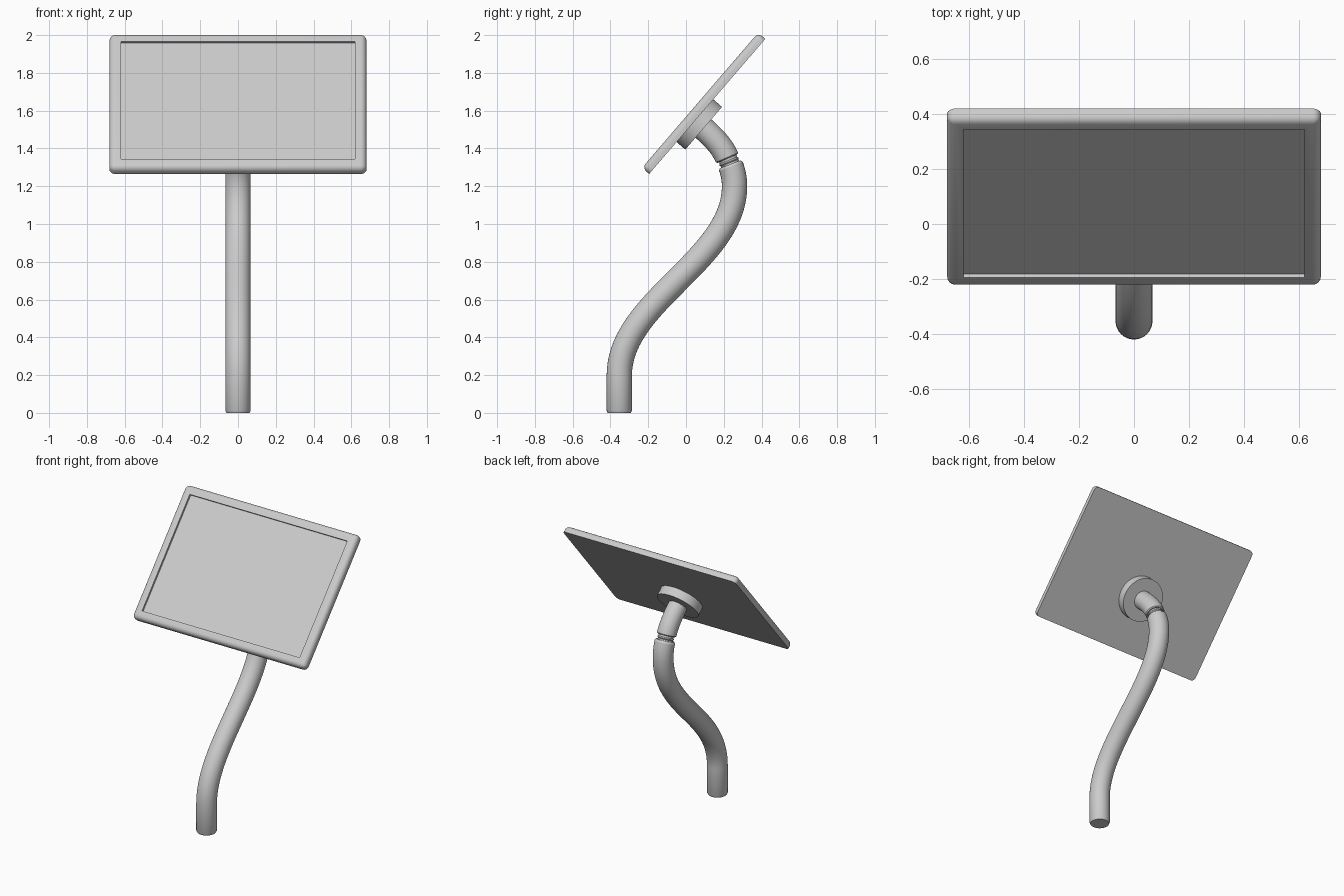
import bpy, bmesh
from math import radians, degrees, atan2, sin, cos, pi
from mathutils import Matrix, Vector

if "Cube" in bpy.data.objects:
    bpy.data.objects.remove(bpy.data.objects["Cube"])

TILT = 49.3          # panel tilt about x, degrees
SIDES = 48


def finish(bm, name, angle=30):
    bmesh.ops.recalc_face_normals(bm, faces=bm.faces)
    me = bpy.data.meshes.new(name)
    bm.to_mesh(me)
    bm.free()
    ob = bpy.data.objects.new(name, me)
    bpy.context.collection.objects.link(ob)
    bpy.ops.object.select_all(action='DESELECT')
    ob.select_set(True)
    bpy.context.view_layer.objects.active = ob
    bpy.ops.object.shade_smooth_by_angle(angle=radians(angle))
    return ob


def sweep(name, rings):
    """Skin circles (y, z, lean in degrees, radius) lying along a path in the yz plane."""
    bm = bmesh.new()
    loops = []
    for y, z, lean, r in rings:
        m = Matrix.Translation((0, y, z)) @ Matrix.Rotation(radians(lean), 4, 'X')
        loops.append([bm.verts.new(m @ Vector((r * cos(2 * pi * i / SIDES), r * sin(2 * pi * i / SIDES), 0)))
                      for i in range(SIDES)])
    for a, b in zip(loops, loops[1:]):
        for i in range(SIDES):
            j = (i + 1) % SIDES
            bm.faces.new((a[i], a[j], b[j], b[i]))
    bm.faces.new(loops[0])
    bm.faces.new(loops[-1])
    return finish(bm, name)


def bezier(p0, p1, p2, p3, n, r, skip=0):
    p0, p1, p2, p3 = map(Vector, (p0, p1, p2, p3))
    out = []
    for k in range(skip, n + 1):
        t = k / n
        u = 1 - t
        p = p0 * u**3 + p1 * 3 * u * u * t + p2 * 3 * u * t * t + p3 * t**3
        d = (p1 - p0) * u * u + (p2 - p1) * 2 * u * t + (p3 - p2) * t * t
        out.append((p.x, p.y, degrees(atan2(-d.x, d.y)), r))
    return out


def along(y, z, lean, s):
    """Point moved s along a leaning axis."""
    a = radians(lean)
    return y - sin(a) * s, z + cos(a) * s


# S-shaped stand tube, chamfered at both ends
R = 0.067
rings = [(-0.353, 0, 0, R - 0.006), (-0.353, 0.012, 0, R)]
rings += bezier((-0.353, 0.2), (-0.353, 0.59), (0.257, 0.81), (0.257, 1.2), 36, R)
rings += bezier((0.257, 1.2), (0.257, 1.235), (0.251, 1.27), (0.238, 1.305), 8, R, 1)
rings.append((*along(0.238, 1.305, 21, 0.012), 21, R - 0.008))
sweep("stand_tube", rings)

# Narrow pivot between the tube and the neck
sweep("pivot", [(*along(0.238, 1.305, 22, s), 22, r)
                for s, r in ((-0.01, 0.05), (0.02, 0.05), (0.027, 0.055), (0.034, 0.05), (0.07, 0.05))])

# Bent neck meeting the mounting disc squarely
neck = [(*along(0.217, 1.352, 24, -0.006), 24, 0.058)]
neck += bezier((0.217, 1.352), (0.192, 1.41), (0.145, 1.46), (0.08, 1.516), 12, 0.064)
sweep("neck", neck)

# Panel frame: local back at z = 0, front bevelled, recessed screen
panel_matrix = Matrix.Translation((0, 0.1125, 1.6225)) @ Matrix.Rotation(radians(TILT), 4, 'X')
bm = bmesh.new()
bmesh.ops.create_cube(bm, size=1, matrix=Matrix.Translation((0, 0, 0.025)) @ Matrix.Diagonal((1.36, 0.943, 0.05, 1)))
edges = [e for e in bm.edges if max(v.co.z for v in e.verts) > 0.03]
bmesh.ops.bevel(bm, geom=edges, offset=0.03, segments=6, profile=0.5, affect='EDGES')
bm.normal_update()
front = max(bm.faces, key=lambda f: f.calc_area() if f.normal.z > 0.99 else 0)
bmesh.ops.inset_region(bm, faces=[front], thickness=0.03, use_even_offset=True)
floor = bmesh.ops.extrude_discrete_faces(bm, faces=[front])["faces"][0]
bmesh.ops.translate(bm, verts=floor.verts, vec=(0, 0, -0.015))
finish(bm, "display_panel", 25).matrix_world = panel_matrix

# Mounting disc on the back, a little below the middle
bm = bmesh.new()
bmesh.ops.create_cone(bm, cap_ends=True, segments=64, radius1=0.149, radius2=0.149, depth=0.062,
                      matrix=Matrix.Translation((0, -0.1, -0.03)))
finish(bm, "mounting_disc").matrix_world = panel_matrix
